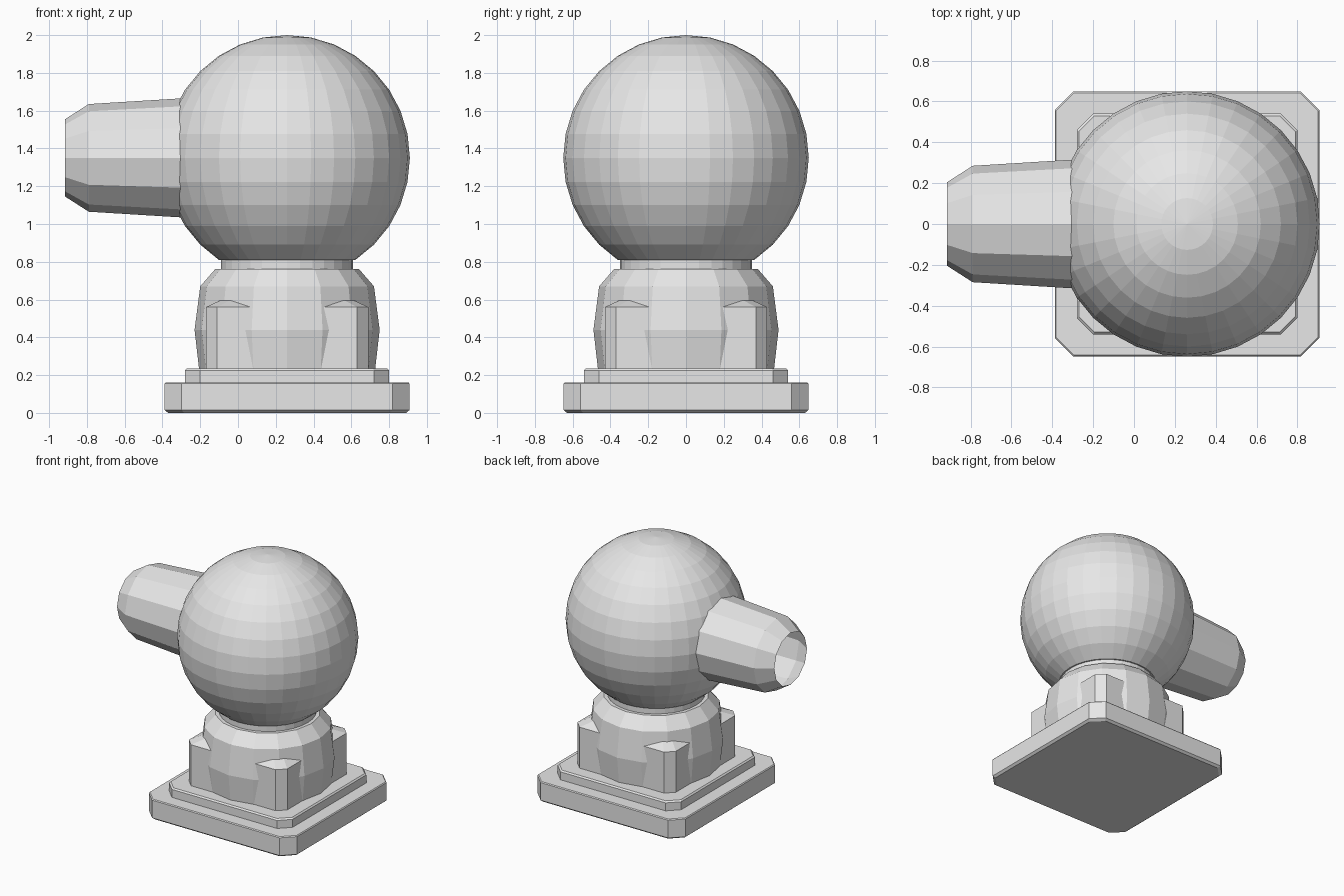
import bpy
import math
from mathutils import Matrix, Vector

if "Cube" in bpy.data.objects:
    bpy.data.objects.remove(bpy.data.objects["Cube"])

CX = 0.26  # axis of the base, body and ball

grey = bpy.data.materials.new("plain grey")
grey.diffuse_color = (0.8, 0.8, 0.8, 1.0)
grey.use_nodes = True
grey.node_tree.nodes["Principled BSDF"].inputs["Base Color"].default_value = grey.diffuse_color


def circle(r, z, n):
    return [(r * math.cos(2 * math.pi * i / n), r * math.sin(2 * math.pi * i / n), z)
            for i in range(n)]


def cut_square(h, c, z):
    # square outline of half width h with corners cut by c
    k = h - c
    return [(h, -k, z), (h, k, z), (k, h, z), (-k, h, z),
            (-h, k, z), (-h, -k, z), (-k, -h, z), (k, -h, z)]


def loft(name, rings, matrix, cap_start=True, cap_end=True):
    n = len(rings[0])
    verts = [matrix @ Vector(p) for ring in rings for p in ring]
    faces = []
    for j in range(len(rings) - 1):
        for i in range(n):
            k = (i + 1) % n
            faces.append((j * n + i, j * n + k, (j + 1) * n + k, (j + 1) * n + i))
    if cap_start:
        faces.append(tuple(reversed(range(n))))
    if cap_end:
        last = (len(rings) - 1) * n
        faces.append(tuple(range(last, last + n)))
    mesh = bpy.data.meshes.new(name)
    mesh.from_pydata(verts, [], faces)
    mesh.materials.append(grey)
    obj = bpy.data.objects.new(name, mesh)
    bpy.context.collection.objects.link(obj)
    return obj


upright = Matrix.Translation((CX, 0, 0))

# Square foot with cut corners and a slight bevel
loft("base_slab", [cut_square(h, c, z) for h, c, z in (
    (0.63, 0.085, 0.0), (0.648, 0.09, 0.015),
    (0.648, 0.09, 0.155), (0.642, 0.088, 0.162))], upright)

# Smaller step on the foot
loft("base_step", [cut_square(h, c, z) for h, c, z in (
    (0.54, 0.08, 0.16), (0.54, 0.08, 0.225), (0.53, 0.077, 0.236))], upright)

# Square block whose corners stand out of the round body
loft("corner_block", [cut_square(h, c, z) for h, c, z in (
    (0.43, 0.06, 0.23), (0.43, 0.06, 0.56), (0.355, 0.05, 0.595))], upright)

# Faceted round body
loft("round_body", [circle(r, z, 16) for r, z in (
    (0.466, 0.23), (0.49, 0.44), (0.46, 0.67), (0.38, 0.762))], upright)

# Neck collar
loft("neck", [circle(0.35, z, 32) for z in (0.75, 0.812)], upright)

# Ball, cut flat where it meets the neck
R, CZ = 0.65, 1.35
angles = [math.radians(11.25 * i) for i in range(-5, 8)]
ball = [circle(R * math.cos(a), CZ + R * math.sin(a), 32) for a in angles]
ball.append(circle(0.001, CZ + R, 32))
loft("ball", ball, upright)

# Open, tapered nozzle pointing to the left
sideways = Matrix.Translation((0, 0, CZ)) @ Matrix.Rotation(-math.pi / 2, 4, 'Y')
loft("nozzle", [circle(r, d, 12) for r, d in (
    (0.32, 0.22), (0.285, 0.79), (0.205, 0.915))], sideways, False, False)
